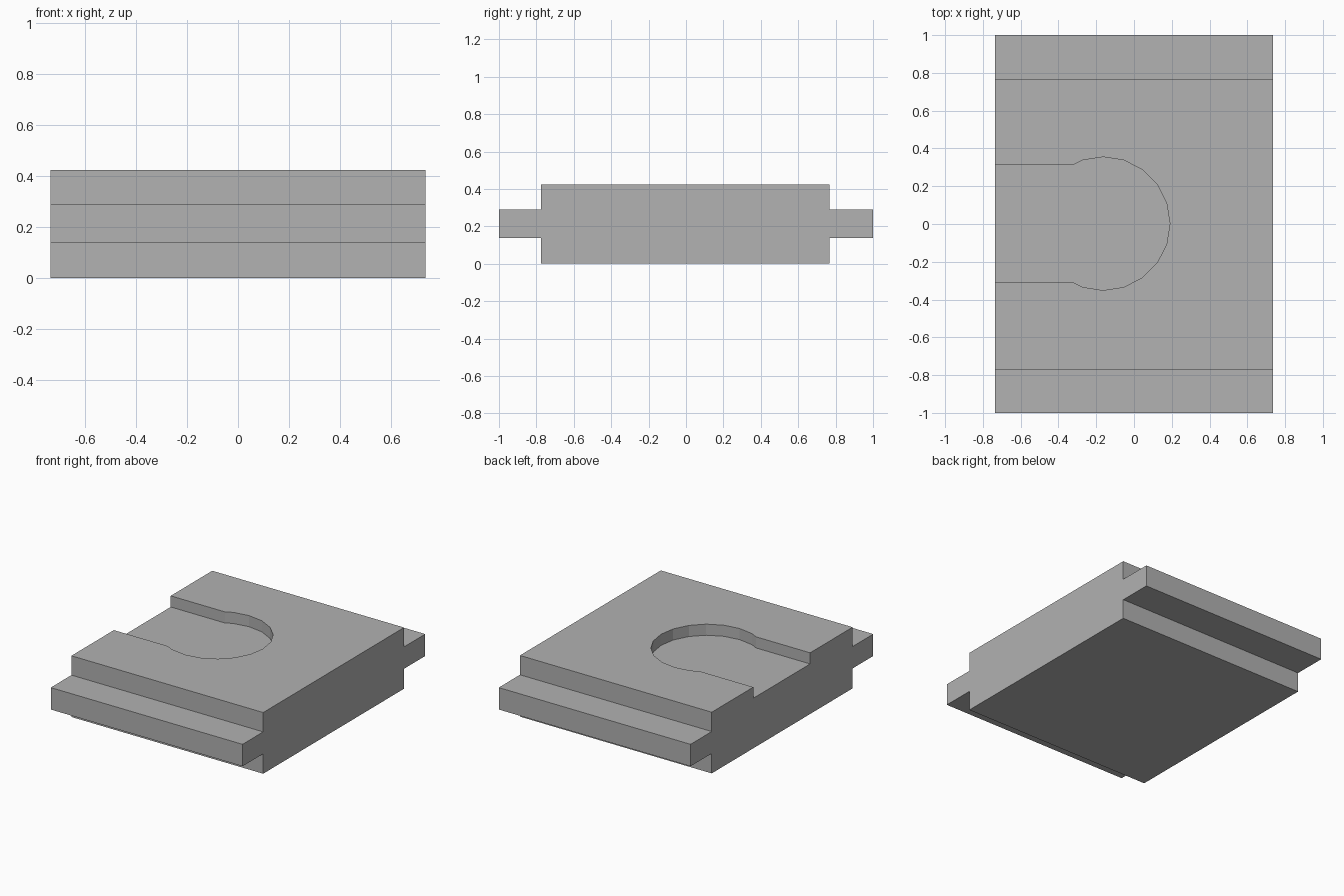
import bpy, bmesh, math

if "Cube" in bpy.data.objects:
    bpy.data.objects.remove(bpy.data.objects["Cube"], do_unlink=True)

HALF_X = 0.735
TOP = 0.424

grey = bpy.data.materials.new("plain grey")
grey.use_nodes = True
colour = (0.445, 0.445, 0.445, 1)
grey.diffuse_color = colour
grey.node_tree.nodes["Principled BSDF"].inputs["Base Color"].default_value = colour


def prism(name, outline, direction):
    """Extrude a closed outline of 3D points along a direction."""
    bm = bmesh.new()
    face = bm.faces.new([bm.verts.new(p) for p in outline])
    extruded = bmesh.ops.extrude_face_region(bm, geom=[face])["geom"]
    moved = [g for g in extruded if isinstance(g, bmesh.types.BMVert)]
    bmesh.ops.translate(bm, verts=moved, vec=direction)
    bmesh.ops.recalc_face_normals(bm, faces=bm.faces)
    mesh = bpy.data.meshes.new(name)
    bm.to_mesh(mesh)
    bm.free()
    mesh.materials.append(grey)
    obj = bpy.data.objects.new(name, mesh)
    bpy.context.collection.objects.link(obj)
    return obj


# Block with a tongue along the front and back, as one end profile
front, back = -0.774, 0.768
low, high = 0.138, 0.29
profile = [(front, 0), (back, 0), (back, low), (1, low), (1, high), (back, high),
           (back, TOP), (front, TOP), (front, high), (-1, high), (-1, low), (front, low)]
block = prism("tongued_block", [(-HALF_X, y, z) for y, z in profile], (2 * HALF_X, 0, 0))

# Keyhole pocket: a twenty-sided round joined to a slot open at one end
cx, cy, radius, half_slot = -0.163, 0.002, 0.353, 0.311
floor = TOP - 0.077
ring = [(radius * math.cos(math.radians(a)), radius * math.sin(math.radians(a)))
        for a in range(-108, 109, 18)]
# Point where the slot wall meets the chord between the 108 and 126 degree corners
x1, y1 = ring[-1]
x2, y2 = (radius * f(math.radians(126)) for f in (math.cos, math.sin))
meet = x1 + (x2 - x1) * (y1 - half_slot) / (y1 - y2)
end = -HALF_X - 0.1 - cx
keyhole = ([(end, -half_slot), (meet, -half_slot)] + ring
           + [(meet, half_slot), (end, half_slot)])
cutter = prism("pocket_cutter", [(cx + x, cy + y, floor) for x, y in keyhole], (0, 0, 0.3))
cutter.hide_render = True

cut = block.modifiers.new("pocket", "BOOLEAN")
cut.operation = "DIFFERENCE"
cut.solver = "EXACT"
cut.object = cutter
bpy.context.view_layer.objects.active = block
bpy.ops.object.modifier_apply(modifier=cut.name)
bpy.data.objects.remove(cutter, do_unlink=True)
